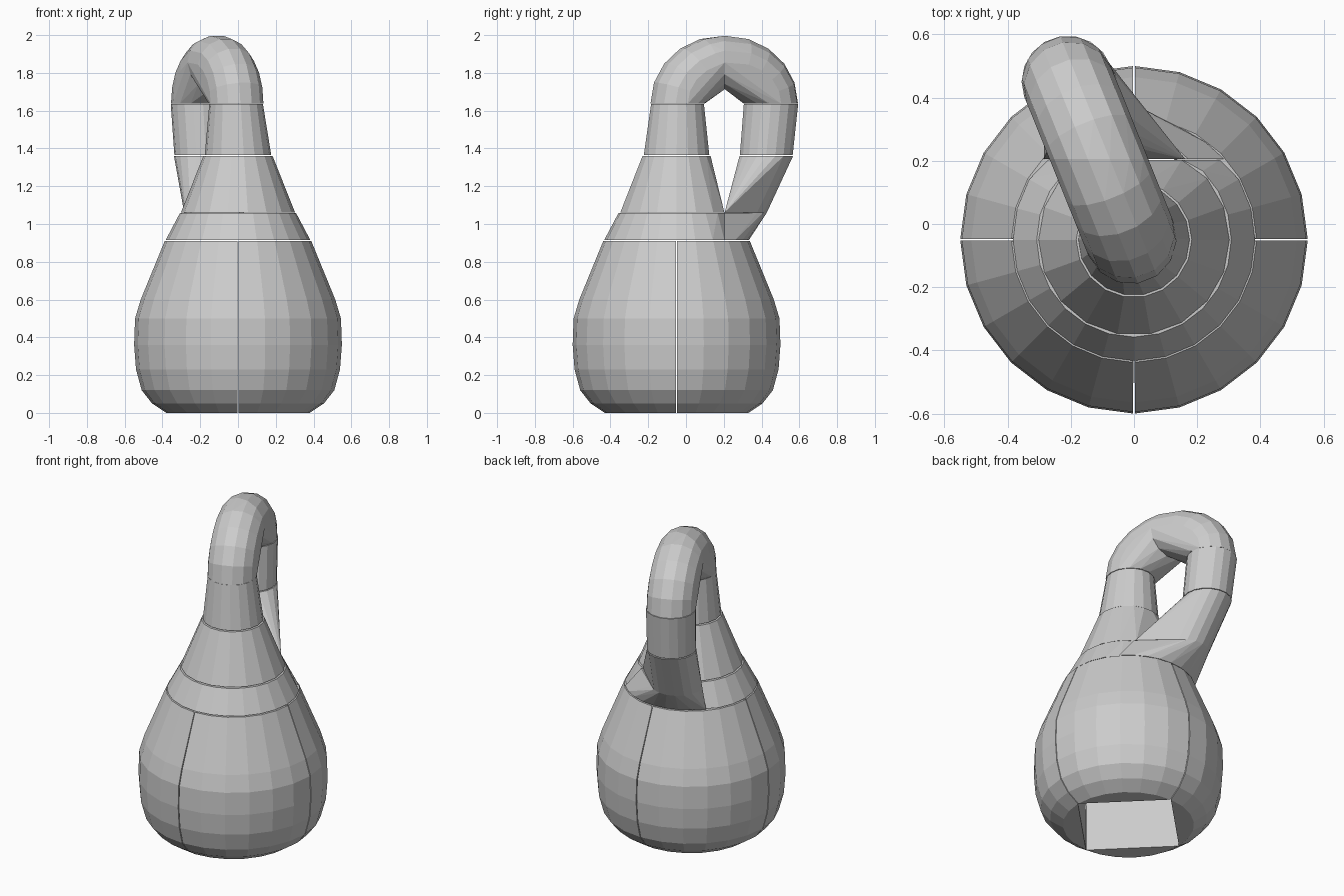
import bpy, bmesh
from math import sin, cos, pi, radians, sqrt, atan2
from mathutils import Vector

cube = bpy.data.objects.get("Cube")
if cube:
    bpy.data.objects.remove(cube, do_unlink=True)

grey = bpy.data.materials.new("plain_grey")
grey.use_nodes = True
colour = (0.6, 0.6, 0.6, 1)
grey.diffuse_color = colour
grey.node_tree.nodes["Principled BSDF"].inputs["Base Color"].default_value = colour

CENTRE_Y = -0.05   # axis of the body
SPLIT_Y = 0.205    # plane dividing front pieces from rear pieces


def hull(name, points):
    """Make one faceted convex piece around the given points."""
    bm = bmesh.new()
    for p in points:
        bm.verts.new(p)
    bmesh.ops.remove_doubles(bm, verts=bm.verts[:], dist=0.002)
    res = bmesh.ops.convex_hull(bm, input=bm.verts[:])
    spare = [v for v in bm.verts if not v.link_faces]
    bmesh.ops.delete(bm, geom=spare, context='VERTS')
    bmesh.ops.dissolve_limit(bm, angle_limit=radians(1), verts=bm.verts[:], edges=bm.edges[:])
    bmesh.ops.recalc_face_normals(bm, faces=bm.faces[:])
    mesh = bpy.data.meshes.new(name)
    bm.to_mesh(mesh)
    bm.free()
    mesh.materials.append(grey)
    obj = bpy.data.objects.new(name, mesh)
    bpy.context.collection.objects.link(obj)
    return obj


def ring(x, y, z, r, n=18):
    return [Vector((x + r * cos(2 * pi * i / n), y + r * sin(2 * pi * i / n), z))
            for i in range(n)]


def front_of(points):
    return [Vector((p.x, min(p.y, SPLIT_Y - 0.002), p.z)) for p in points]


def rear_arc(z, r, n=8):
    """Part of a body ring lying behind the split plane."""
    d = SPLIT_Y - CENTRE_Y
    a = atan2(d, sqrt(r * r - d * d))
    return [Vector((r * cos(a + (pi - 2 * a) * i / n),
                    CENTRE_Y + r * sin(a + (pi - 2 * a) * i / n), z)) for i in range(n + 1)]


# Bulb: four quarter shells with a square hollow open at the base
profile = [(0, 0.38), (0.05, 0.455), (0.12, 0.51), (0.23, 0.54), (0.36, 0.55),
           (0.5, 0.545), (0.6, 0.515), (0.7, 0.475), (0.8, 0.433), (0.91, 0.388)]
for q, name in enumerate(["back_left", "back_right", "front_right", "front_left"]):
    pts = []
    for z, r in profile:
        for i in range(7):
            a = q * pi / 2 + radians(0.3) + (pi / 2 - radians(0.6)) * i / 6
            pts.append((r * cos(a), CENTRE_Y + r * sin(a), z))
    hull("bulb_" + name, pts)

# Shoulder and neck, stacked front slabs
hull("shoulder", front_of(ring(0, CENTRE_Y, 0.915, 0.383, 24) + ring(0, CENTRE_Y, 1.057, 0.308, 24)))
hull("lower_neck", front_of(ring(0, CENTRE_Y, 1.062, 0.302) + ring(0, CENTRE_Y, 1.36, 0.183)))
hull("upper_neck", ring(0, CENTRE_Y, 1.365, 0.176) + ring(-0.01, -0.045, 1.635, 0.142))

# Handle where it sinks into the shoulder
entry = [Vector((p.x, max(p.y, SPLIT_Y), p.z)) for p in ring(-0.135, 0.28, 1.06, 0.15)]
hull("handle_socket", rear_arc(0.915, 0.383) + rear_arc(1.057, 0.308) + entry)
hull("handle_foot", entry + rear_arc(1.062, 0.302) + ring(-0.195, 0.425, 1.36, 0.144))
hull("handle_shaft", ring(-0.195, 0.425, 1.365, 0.142) + ring(-0.21, 0.45, 1.635, 0.146))

# Arch over the top, in two halves meeting on the split plane
start, end = Vector((-0.01, -0.045, 1.637)), Vector((-0.21, 0.45, 1.637))
middle, half = (start + end) / 2, (end - start) / 2
across = half.normalized()
side = Vector((across.y, -across.x, 0))
STEPS = 5


def arch_ring(t, n=14):
    """Tube section at angle t along the arch."""
    c = middle - half * cos(t) + Vector((0, 0, 0.218 * sin(t)))
    out = -across * cos(t) + Vector((0, 0, sin(t)))
    pts = [c + 0.145 * (side * cos(2 * pi * i / n) + out * sin(2 * pi * i / n)) for i in range(n)]
    if abs(t - pi / 2) < 0.01:     # slide the middle section onto the split plane
        pts = [p + across * (SPLIT_Y - p.y) / across.y for p in pts]
    return [Vector((p.x, p.y, max(p.z, 1.637))) for p in pts]


for name, base in (("arch_front", 0), ("arch_rear", pi / 2)):
    pts = []
    for s in range(STEPS + 1):
        pts += arch_ring(base + pi / 2 * s / STEPS)
    # keep each half on its own side of the split
    if base:
        pts = [p for p in pts if p.y > SPLIT_Y - 0.001]
    else:
        pts = [p for p in pts if p.y < SPLIT_Y + 0.001]
    hull(name, pts)
